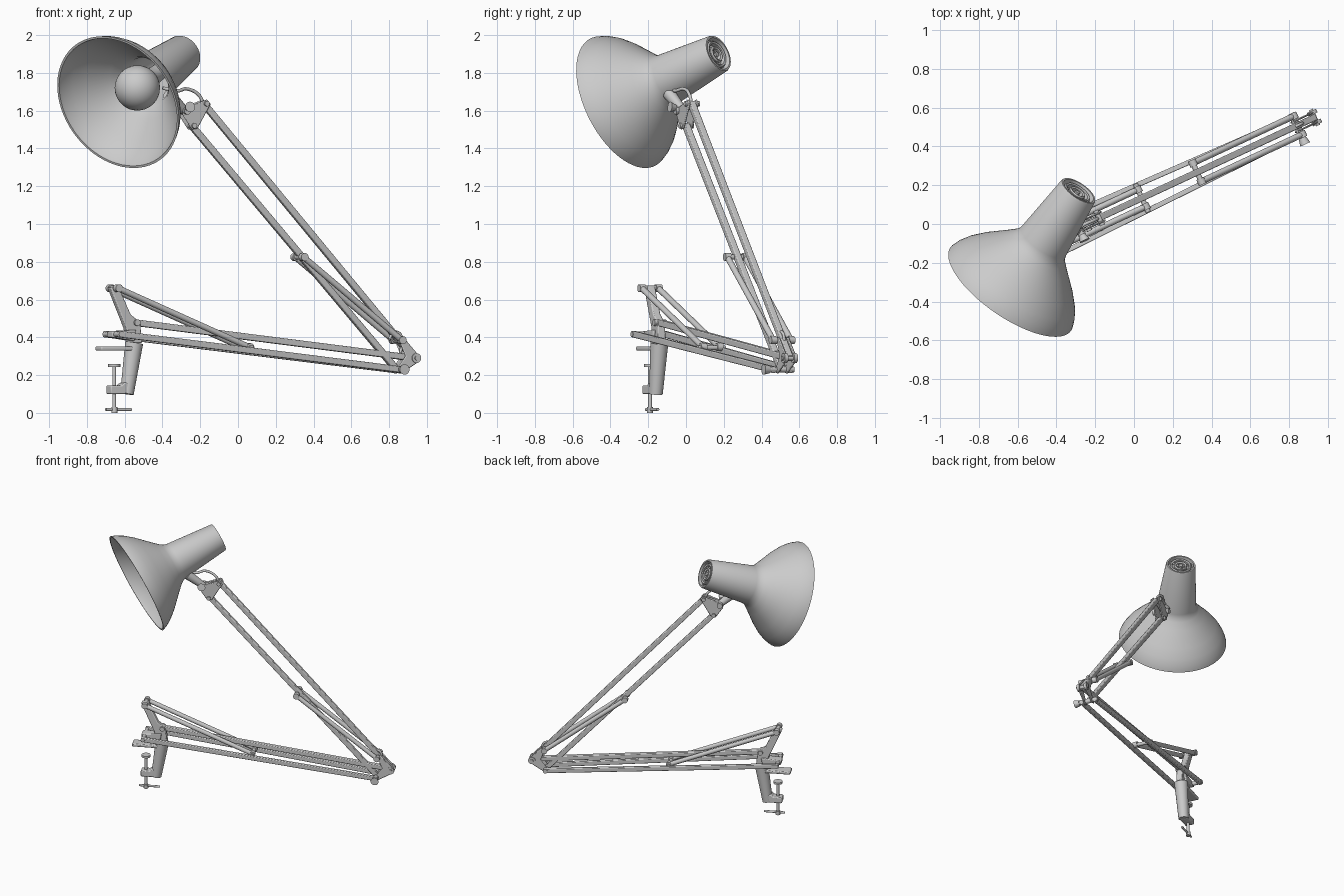
import bpy, bmesh, math
from mathutils import Vector, Matrix

if "Cube" in bpy.data.objects:
    bpy.data.objects.remove(bpy.data.objects["Cube"])

C, S = math.cos(math.radians(25)), math.sin(math.radians(25))
SIDE = Vector((-S, C, 0))


def P(x, z, o=0.0):
    """Point in the arm's vertical plane, shifted sideways by o."""
    return Vector((x, 0.115 + 0.466 * x, z)) + SIDE * o


def finish(name, bm):
    bmesh.ops.recalc_face_normals(bm, faces=bm.faces)
    me = bpy.data.meshes.new(name)
    bm.to_mesh(me)
    bm.free()
    ob = bpy.data.objects.new(name, me)
    bpy.context.collection.objects.link(ob)
    return ob


def frame(a, b):
    y = (b - a).normalized()
    side = (SIDE - y * SIDE.dot(y)).normalized()
    up = side.cross(y)
    return Matrix((side, y, up)).transposed().to_4x4()


def bar(name, a, b, w=0.034, h=0.034):
    bm = bmesh.new()
    m = Matrix.Translation((a + b) / 2) @ frame(a, b) @ Matrix.Diagonal((w, (b - a).length, h, 1))
    bmesh.ops.create_cube(bm, size=1, matrix=m)
    ob = finish(name, bm)
    bev = ob.modifiers.new("bevel", 'BEVEL')
    bev.width, bev.segments = 0.005, 2
    return ob


def lathe(name, origin, axis, profile, n=24):
    """Revolve (radius, distance) points about an axis."""
    rot = axis.to_track_quat('Z', 'Y')
    bm = bmesh.new()
    rings = []
    for r, t in profile:
        if r < 1e-6:
            rings.append([bm.verts.new(origin + rot @ Vector((0, 0, t)))] * n)
        else:
            rings.append([bm.verts.new(origin + rot @ Vector((r * math.cos(2 * math.pi * i / n),
                          r * math.sin(2 * math.pi * i / n), t))) for i in range(n)])
    for a, b in zip(rings, rings[1:]):
        for i in range(n):
            j = (i + 1) % n
            vs = list(dict.fromkeys((a[i], a[j], b[j], b[i])))
            if len(vs) > 2:
                bm.faces.new(vs)
    return finish(name, bm)


def rod(name, a, b, r, r2=None):
    d = b - a
    return lathe(name, a, d.normalized(), [(0, 0), (r, 0), (r2 or r, d.length), (0, d.length)], 20)


def pin(name, x, z, half, r):
    return rod(name, P(x, z, -half), P(x, z, half), r)


def plate(name, pts, o0, o1):
    """Side outline in x/z, extruded sideways from o0 to o1."""
    bm = bmesh.new()
    a = [bm.verts.new(P(x, z, o0)) for x, z in pts]
    b = [bm.verts.new(P(x, z, o1)) for x, z in pts]
    bm.faces.new(a)
    bm.faces.new(b)
    for i in range(len(pts)):
        j = (i + 1) % len(pts)
        bm.faces.new((a[i], a[j], b[j], b[i]))
    ob = finish(name, bm)
    bev = ob.modifiers.new("bevel", 'BEVEL')
    bev.width, bev.segments = 0.006, 2
    return ob


def wire(name, pts, r):
    cu = bpy.data.curves.new(name, 'CURVE')
    cu.dimensions, cu.bevel_depth, cu.bevel_resolution = '3D', r, 3
    sp = cu.splines.new('BEZIER')
    sp.bezier_points.add(len(pts) - 1)
    for bp, p in zip(sp.bezier_points, pts):
        bp.co = p
        bp.handle_left_type = bp.handle_right_type = 'AUTO'
    ob = bpy.data.objects.new(name, cu)
    bpy.context.collection.objects.link(ob)


# Table clamp
rod("clamp_post", P(-0.588, 0.10), P(-0.55, 0.37), 0.036, 0.048)
plate("clamp_top_jaw", [(-0.74, 0.33), (-0.55, 0.33), (-0.55, 0.352), (-0.74, 0.352)], -0.04, 0.04)
plate("clamp_bottom_jaw", [(-0.685, 0.10), (-0.60, 0.10), (-0.565, 0.125), (-0.56, 0.16),
                           (-0.615, 0.16), (-0.63, 0.145), (-0.685, 0.145)], -0.032, 0.032)
rod("clamp_screw", P(-0.655, 0.0), P(-0.655, 0.25), 0.010)
rod("clamp_pad", P(-0.655, 0.243), P(-0.655, 0.258), 0.032)
rod("clamp_screw_foot", P(-0.655, 0.0), P(-0.655, 0.03), 0.016)
rod("clamp_handle", P(-0.70, 0.018), P(-0.565, 0.018), 0.008)

# Base bracket
plate("base_upright", [(-0.685, 0.665), (-0.64, 0.67), (-0.575, 0.52), (-0.525, 0.48),
                       (-0.515, 0.37), (-0.585, 0.37), (-0.60, 0.45)], -0.022, 0.022)
plate("base_foot_plate", [(-0.68, 0.40), (-0.56, 0.38), (-0.55, 0.44), (-0.68, 0.432)], -0.035, 0.035)
pin("base_lower_pin", -0.66, 0.416, 0.105, 0.015)
pin("base_upper_pin", -0.546, 0.478, 0.035, 0.017)
pin("base_spring_pin", -0.655, 0.66, 0.065, 0.014)

# Elbow bracket
A, B, K = (0.838, 0.23), (0.93, 0.29), (0.845, 0.385)
for s in (-1, 1):
    plate("elbow_plate", [(0.815, 0.215), (0.85, 0.207), (0.945, 0.27), (0.945, 0.305),
                          (0.865, 0.40), (0.835, 0.40), (0.875, 0.30)], s * 0.022, s * 0.032)
    rod("elbow_tip_disc", P(*B, s * 0.018), P(*B, s * 0.038), 0.026)
pin("elbow_lower_pin", *A, 0.07, 0.016)
pin("elbow_tip_pin", *B, 0.045, 0.012)
pin("elbow_spring_pin", *K, 0.065, 0.013)
rod("elbow_knob", P(*A, -0.105), P(*A, -0.07), 0.028, 0.02)

# Arm bars
bar("lower_arm_top_bar", P(-0.546, 0.478), P(*B))
for s in (-1, 1):
    bar("lower_arm_side_bar", P(-0.672, 0.418, s * 0.09), P(0.85, 0.228, s * 0.05), 0.026, 0.034)
bar("upper_arm_top_bar", P(*B), P(-0.18, 1.635))
bar("upper_arm_bottom_bar", P(*A), P(-0.245, 1.52))

# Spring tubes, with their cross pins and end collars
pin("lower_spring_pin", 0.04, 0.345, 0.08, 0.013)
pin("upper_spring_pin", 0.325, 0.825, 0.068, 0.014)
for s in (-1, 1):
    for name, a, b, o in (("lower_spring", (-0.655, 0.66), (0.04, 0.348), 0.048),
                          ("upper_spring", (0.325, 0.825), K, 0.052)):
        pa, pb = P(*a, s * o), P(*b, s * o)
        rod(name, pa, pb, 0.016)
        for e in (pa, pb):
            rod(name + "_collar", e - SIDE * 0.017, e + SIDE * 0.017, 0.021)

# Head bracket and knuckle
for s in (-1, 1):
    plate("head_bracket", [(-0.255, 1.50), (-0.225, 1.505), (-0.155, 1.635), (-0.175, 1.66),
                           (-0.285, 1.615), (-0.305, 1.58)], s * 0.019, s * 0.029)
pin("head_lower_pin", -0.245, 1.52, 0.04, 0.014)
pin("head_upper_pin", -0.18, 1.637, 0.042, 0.014)
joint = P(-0.285, 1.60)
neck = Vector((-0.37, -0.09, 1.69))
bar("head_link", P(-0.19, 1.63), joint, 0.03, 0.025)
rod("head_knuckle", joint, neck, 0.024, 0.034)
pin("head_joint_pin", -0.285, 1.60, 0.045, 0.02)
rod("head_knob", P(-0.285, 1.62, -0.075), P(-0.285, 1.615, -0.04), 0.028, 0.015)

# Cable loops
wire("head_cable", [P(-0.18, 1.62), P(-0.205, 1.68), P(-0.27, 1.715), P(-0.33, 1.705, -0.02),
                    Vector((-0.40, -0.07, 1.72))], 0.009)
wire("elbow_cable", [P(0.80, 0.39), P(0.825, 0.425), P(0.855, 0.42), P(0.868, 0.37), P(0.86, 0.32)], 0.008)

# Lamp head: shade with neck, bulb and vent cap
rim = Vector((-0.635, -0.335, 1.645))
ax = Vector((0.524, 0.759, 0.387)).normalized()
lathe("lamp_shade", rim, ax, [
    (0, 0.635), (0.086, 0.635), (0.09, 0.668), (0.100, 0.668), (0.104, 0.66), (0.137, 0.325),
    (0.143, 0.30), (0.16, 0.275), (0.20, 0.232), (0.29, 0.14), (0.337, 0.083), (0.363, 0.04),
    (0.374, 0.012), (0.378, 0.0), (0.366, 0.0), (0.36, 0.02), (0.327, 0.075), (0.28, 0.132),
    (0.19, 0.224), (0.148, 0.268), (0.13, 0.30), (0.122, 0.34), (0.1, 0.55), (0, 0.55)], 64)
ball = [(0.12 * math.sin(i * math.pi / 16), 0.195 - 0.12 * math.cos(i * math.pi / 16)) for i in range(14)]
lathe("bulb", rim, ax, ball + [(0.05, 0.33), (0.045, 0.40), (0.045, 0.56), (0, 0.56)], 40)
for r in (0.07, 0.04):
    lathe("cap_ring", rim, ax, [(r - 0.01, 0.634), (r - 0.01, 0.658), (r, 0.662), (r + 0.006, 0.655),
                                (r + 0.006, 0.634)], 40)
rod("cap_button", rim + ax * 0.63, rim + ax * 0.66, 0.014)
u = ax.orthogonal().normalized()
for k in range(3):
    d = Matrix.Rotation(k * 2 * math.pi / 3, 3, ax) @ u
    bar("cap_spoke", rim + ax * 0.645 + d * 0.01, rim + ax * 0.645 + d * 0.088, 0.014, 0.014)

# Smooth shading with sharp edges kept
bpy.ops.object.select_all(action='DESELECT')
for ob in bpy.context.scene.objects:
    if ob.type == 'MESH':
        ob.select_set(True)
        bpy.context.view_layer.objects.active = ob
bpy.ops.object.shade_smooth_by_angle(angle=math.radians(35))
